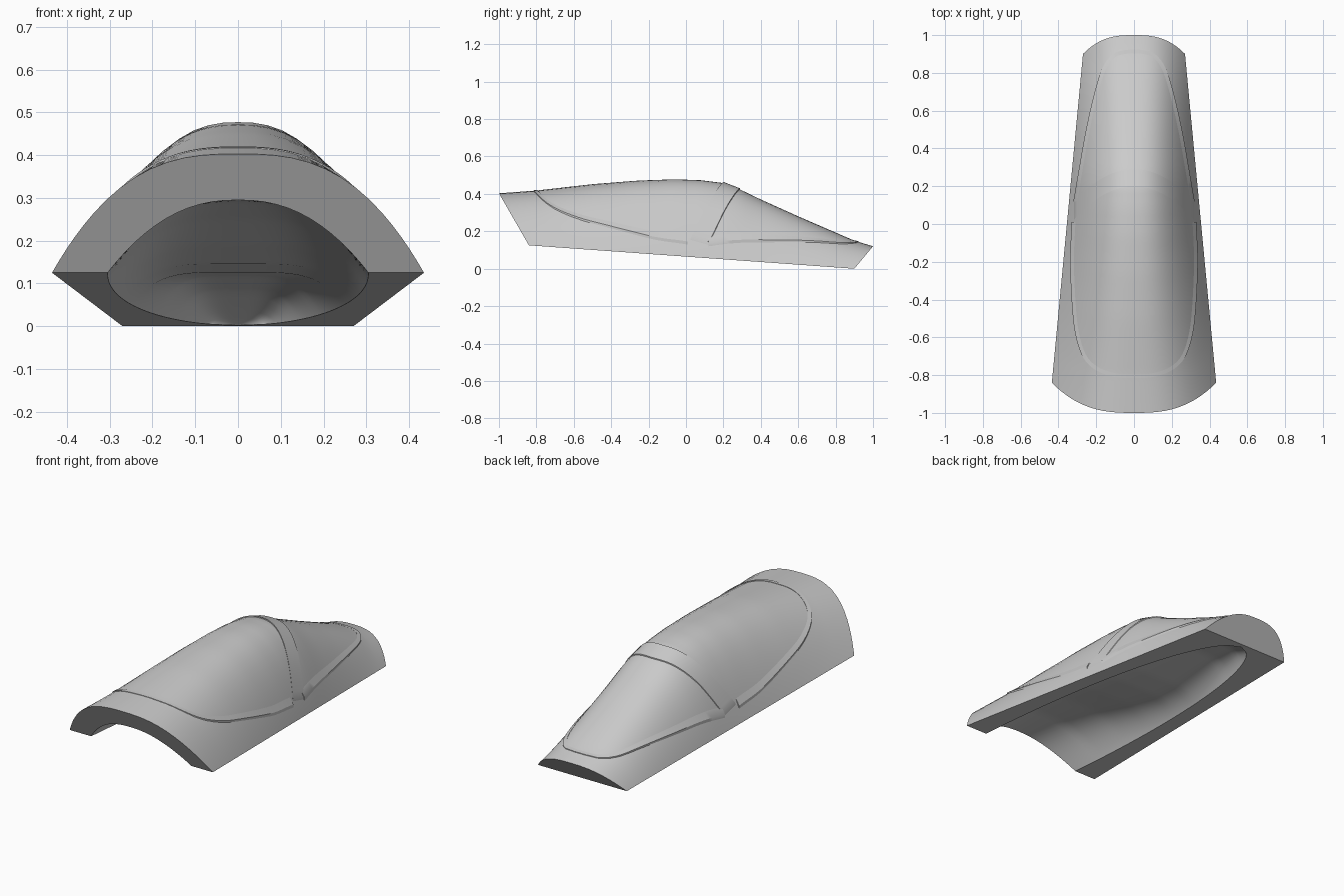
import bpy, bmesh, math
from mathutils import Vector

cube = bpy.data.objects.get("Cube")
if cube:
    bpy.data.objects.remove(cube, do_unlink=True)

grey = bpy.data.materials.new("plain_grey")
grey.use_nodes = True
colour = (0.6, 0.6, 0.6, 1)
grey.diffuse_color = colour
grey.node_tree.nodes["Principled BSDF"].inputs["Base Color"].default_value = colour

# Height of the ridge and of the cavity ceiling along the body, s = 0 front, 1 back
RIDGE = [(0, .403), (.1, .418), (.25, .452), (.37, .471), (.47, .478), (.54, .473),
         (.6, .458), (.64, .428), (.7, .37), (.8, .28), (.95, .15), (1, .12)]
CEILING = [(0, .295), (.12, .29), (.25, .25), (.38, .19), (.5, .145), (.6, .125),
           (.8, .115), (.9, .08), (1, 0)]


def along(table, s):
    for (a, va), (b, vb) in zip(table, table[1:]):
        if s <= b:
            return va + (vb - va) * (s - a) / (b - a)
    return table[-1][1]


def place(s, x, z):
    """Point in the section plane of station s, which leans with the two ends."""
    base = .125 * (1 - s)
    y_low, y_high = -.84 + 1.74 * s, -1 + 2 * s
    return Vector((x, y_low + (y_high - y_low) * (z - base) / (along(RIDGE, s) - base), z))


def half_width(s):
    return .435 - .165 * s


def outer(s, u):
    base = .125 * (1 - s)
    power = 2.45 + 1.2 * (s - .5) ** 2
    rise = 1 - min(abs(u), 1) ** power
    return place(s, u * half_width(s), base + (along(RIDGE, s) - base) * rise)


def inner(s, u):
    base = .125 * (1 - s)
    width = .305 * math.sqrt(max(0, 1 - s ** 2.2))
    height = max(0, along(CEILING, s) - base)
    rise = 1 - abs(u) ** (2.3 + 4 * min(s, .5))
    return place(s * .985, u * width, .125 * (1 - s * .985) + height * rise)


def on_skin(x, y):
    """Point of the outer skin straight above x, y."""
    low, high = 0, 1
    for _ in range(30):
        s = (low + high) / 2
        if outer(s, x / half_width(s)).y < y:
            low = s
        else:
            high = s
    return outer(s, x / half_width(s))


def finish(name, bm):
    bmesh.ops.remove_doubles(bm, verts=bm.verts, dist=.0002)
    bmesh.ops.recalc_face_normals(bm, faces=bm.faces)
    mesh = bpy.data.meshes.new(name)
    bm.to_mesh(mesh)
    bm.free()
    mesh.materials.append(grey)
    obj = bpy.data.objects.new(name, mesh)
    bpy.context.collection.objects.link(obj)
    bpy.ops.object.select_all(action="DESELECT")
    obj.select_set(True)
    bpy.context.view_layer.objects.active = obj
    bpy.ops.object.shade_smooth_by_angle(angle=math.radians(30))


# Thick canopy shell, hollow below and open at the front
ROWS, COLS = 50, 32
bm = bmesh.new()
us = [-math.cos(math.pi * j / COLS) for j in range(COLS + 1)]
skins = [[[bm.verts.new(shape(i / ROWS, u)) for u in us] for i in range(ROWS + 1)]
         for shape in (outer, inner)]
out, cav = skins
for grid in skins:
    for r0, r1 in zip(grid, grid[1:]):
        for j in range(COLS):
            bm.faces.new((r0[j], r0[j + 1], r1[j + 1], r1[j]))
for j in range(COLS):
    bm.faces.new((out[0][j], out[0][j + 1], cav[0][j + 1], cav[0][j]))
for i in range(ROWS):
    for j in (0, COLS):
        bm.faces.new((out[i][j], out[i + 1][j], cav[i + 1][j], cav[i][j]))
bm.faces.new(out[ROWS])
bm.faces.new((out[ROWS][0], out[ROWS][COLS], cav[ROWS][COLS // 2]))
finish("canopy_shell", bm)


def strip(name, edge_a, edge_b, lift, level=0):
    """Raised strip on the skin between two plan outlines; level flattens its top."""
    bm = bmesh.new()
    rings = []
    for a, b in zip(edge_a, edge_b):
        pa, pb = on_skin(*a), on_skin(*b)
        up, down = Vector((0, 0, lift)), Vector((0, 0, -.01))
        flat = Vector((0, 0, level * max(0, pb.z - pa.z)))
        rings.append([bm.verts.new(p) for p in (pa + down, pa + up + flat, pb + up, pb + down)])
    for r0, r1 in zip(rings, rings[1:]):
        for k in range(4):
            bm.faces.new((r0[k], r0[k - 1], r1[k - 1], r1[k]))
    bm.faces.new(rings[0])
    bm.faces.new(rings[-1])
    finish(name, bm)


def smooth_path(points, steps=6):
    """Mirror a half outline about x = 0 and round it."""
    pts = [Vector(p) for p in points]
    pts += [Vector((-p.x, p.y)) for p in reversed(pts[:-1])]
    pts = [2 * pts[0] - pts[1]] + pts + [2 * pts[-1] - pts[-2]]
    path = []
    for p0, p1, p2, p3 in zip(pts, pts[1:], pts[2:], pts[3:]):
        for k in range(steps):
            t = k / steps
            path.append(p1 + (p2 - p0) * t / 2 + (2 * p0 - 5 * p1 + 4 * p2 - p3) * t * t / 2
                        + (3 * p1 - p0 - 3 * p2 + p3) * t ** 3 / 2)
    return path + [pts[-2]]


def inset(path, centre, width):
    moved = []
    for i, p in enumerate(path):
        run = path[min(i + 1, len(path) - 1)] - path[max(i - 1, 0)]
        side = Vector((-run.y, run.x)).normalized()
        moved.append(p + side * width * (1 if side.dot(centre - p) > 0 else -1))
    return moved


# Ledges round the two glazed panels
front_rim = smooth_path([(.33, .01), (.338, -.2), (.327, -.45), (.307, -.6), (.267, -.71),
                         (.2, -.775), (.1, -.81), (0, -.815)])
strip("front_panel_rim", front_rim, inset(front_rim, Vector((0, -.3)), .02), .002, .3)
rear_rim = smooth_path([(.321, .12), (.29, .3), (.254, .5), (.208, .7), (.165, .83),
                        (.11, .9), (.05, .92), (0, .923)])
strip("rear_panel_rim", rear_rim, inset(rear_rim, Vector((0, .4)), .02), .002, .3)

# Hoop between the panels
xs = [.318 * (k / 20 - 1) for k in range(41)]
strip("hoop", [(x, .2 - 1.75 * x * x) for x in xs], [(x, .29 - 1.68 * x * x) for x in xs], .006)
